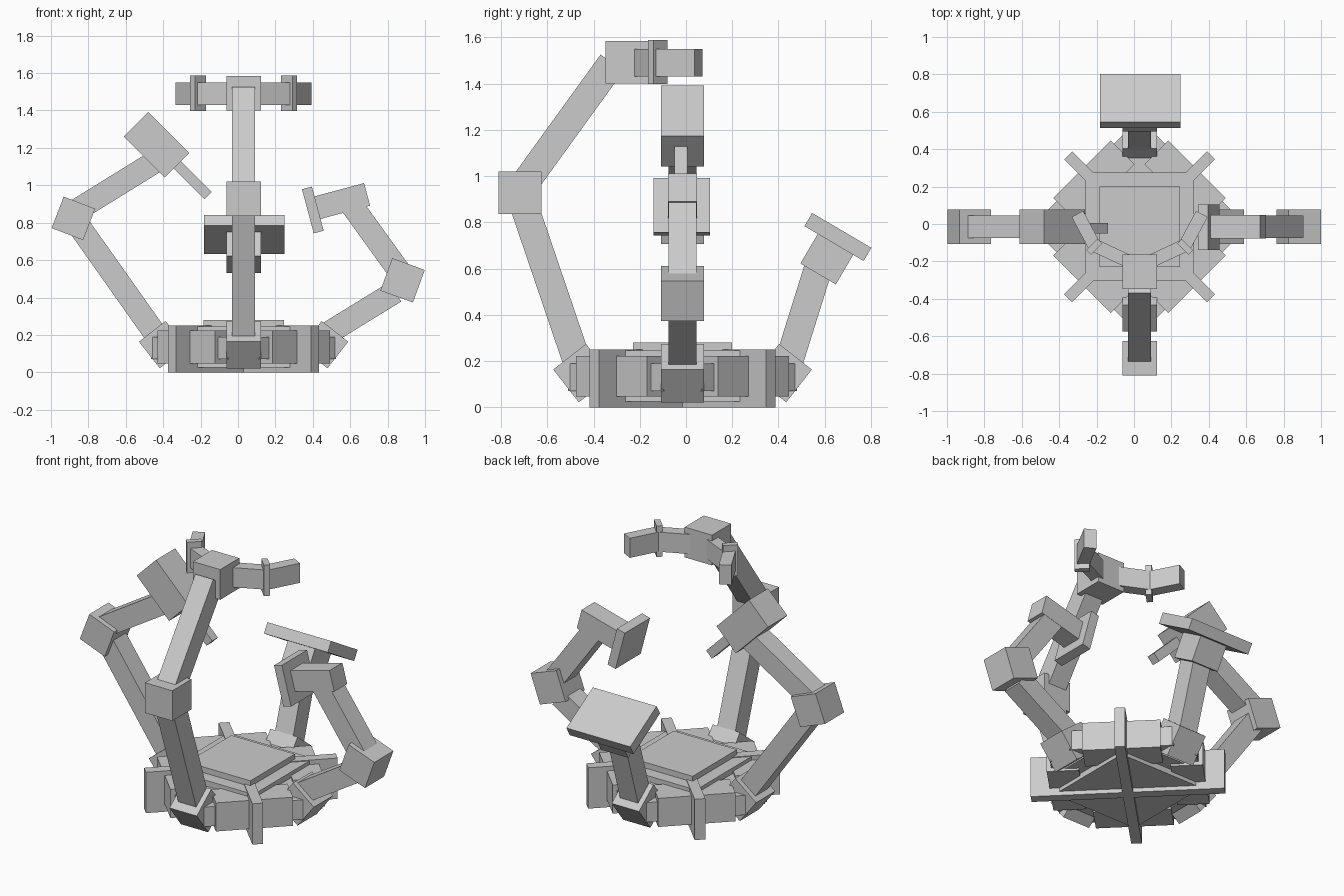
import bpy, bmesh, math
from mathutils import Matrix, Vector

if "Cube" in bpy.data.objects:
    bpy.data.objects.remove(bpy.data.objects["Cube"])

CX, CY = 0.03, -0.015          # centre of the base
X, Y, Z = Vector((1, 0, 0)), Vector((0, 1, 0)), Vector((0, 0, 1))
PLANES = {'x': (X, Z), 'y': (Y, Z), 'z': (X, Y)}
J = 0.185                      # joint cube size
L = 0.122                      # link thickness


def box(name, plane, u, v, su, sv, w0, w, deg=0.0):
    """Box drawn in a plane (xz, yz or xy), turned by deg, w wide across it, centred on w0."""
    U, V = PLANES[plane]
    W = U.cross(V)
    if plane == 'x':
        w0 = -w0
    a = math.radians(deg)
    du, dv = U * math.cos(a) + V * math.sin(a), V * math.cos(a) - U * math.sin(a)
    m = Matrix((du * su, dv * sv, W * w)).transposed().to_4x4()
    m.translation = U * u + V * v + W * w0
    bm = bmesh.new()
    bmesh.ops.create_cube(bm, size=1, matrix=m)
    mesh = bpy.data.meshes.new(name)
    bm.to_mesh(mesh)
    bm.free()
    ob = bpy.data.objects.new(name, mesh)
    bpy.context.collection.objects.link(ob)
    return ob


def link(name, plane, p, q, w0):
    """Square bar from p to q in an arm's plane."""
    d = Vector(q) - Vector(p)
    c = (Vector(p) + Vector(q)) / 2
    box(name, plane, c.x, c.y, d.length, L, w0, L, math.degrees(math.atan2(d.y, d.x)))


# Base: top plate, core and bottom plate
box("top_plate", 'z', CX, CY, 0.43, 0.43, 0.2625, 0.035)
bpy.ops.mesh.primitive_cylinder_add(vertices=8, radius=0.42, depth=0.15,
                                    location=(CX, CY, 0.135), rotation=(0, 0, math.pi / 8))
bpy.context.object.name = "base_core"
box("bottom_plate", 'z', CX, CY, 0.58, 0.58, 0.135, 0.22)

# Crossed fins running under the whole base
for i, a in enumerate((45, 135)):
    box(f"fin_{i}", 'z', CX, CY, 1.08, 0.06, 0.125, 0.25, a)

# Side blocks between the arms, each with a slimmer connector through it
for i in range(4):
    a = 45 + 90 * i
    c, s = math.cos(math.radians(a)), math.sin(math.radians(a))
    box(f"side_block_{i}", 'z', CX + 0.345 * c, CY + 0.345 * s, 0.18, 0.435, 0.135, 0.175, a)
    box(f"side_connector_{i}", 'z', CX + 0.35 * c, CY + 0.35 * s, 0.12, 0.58, 0.13, 0.12, a)

# Shoulder joints
for name, plane, c0, w0, s in (("left", 'x', CX, CY, -1), ("right", 'x', CX, CY, 1),
                               ("front", 'y', CY, CX, -1), ("back", 'y', CY, CX, 1)):
    box(name + "_shoulder", plane, c0 + s * 0.433, 0.148, 0.18, 0.18, w0, J, -s * 38)

# Front arm with gripper
link("front_lower_link", 'y', (-0.455, 0.15), (-0.71, 0.90), CX)
box("front_elbow", 'y', -0.718, 0.928, J, J, CX, J)
link("front_upper_link", 'y', (-0.70, 0.965), (-0.32, 1.49), CX)
box("gripper_hub", 'y', -0.255, 1.493, J, J, CX, J)
for side, s in (("left", -1), ("right", 1)):
    box(side + "_finger_base", 'z', CX + s * 0.155, -0.155, 0.19, 0.07, 1.49, 0.12, s * 25)
    box(side + "_finger_collar", 'z', CX + s * 0.243, -0.122, 0.035, 0.085, 1.493, 0.19, s * 45)
    box(side + "_finger_tip", 'z', CX + s * 0.288, -0.03, 0.19, 0.07, 1.49, 0.12, s * 62)

# Back arm with flat pad
link("back_link", 'y', (0.44, 0.18), (0.59, 0.66), CX)
box("pad_block", 'y', 0.612, 0.646, 0.178, 0.16, CX, J, -30.5)
box("pad", 'y', 0.657, 0.737, 0.297, 0.066, CX + 0.003, 0.432, -30.5)

# Left arm with drill
link("left_lower_link", 'x', (-0.41, 0.16), (-0.87, 0.81), CY)
box("left_elbow", 'x', -0.88, 0.823, 0.18, 0.18, CY, J, -21)
link("left_upper_link", 'x', (-0.86, 0.868), (-0.42, 1.14), CY)
box("drill_body", 'x', -0.436, 1.217, 0.31, J, CY, J, -45)
box("drill_bit", 'x', -0.248, 1.033, 0.25, 0.055, -0.022, 0.055, -45)

# Right arm with hammer
link("right_lower_link", 'x', (0.45, 0.19), (0.84, 0.43), CY)
box("right_elbow", 'x', 0.88, 0.492, J, J, CY, J, -20)
link("right_upper_link", 'x', (0.87, 0.53), (0.61, 0.89), CY)
box("hammer_neck", 'x', 0.555, 0.915, 0.28, 0.125, CY, 0.125, 15)
box("hammer_face", 'x', 0.40, 0.868, 0.055, 0.244, -0.018, 0.244, 15)
